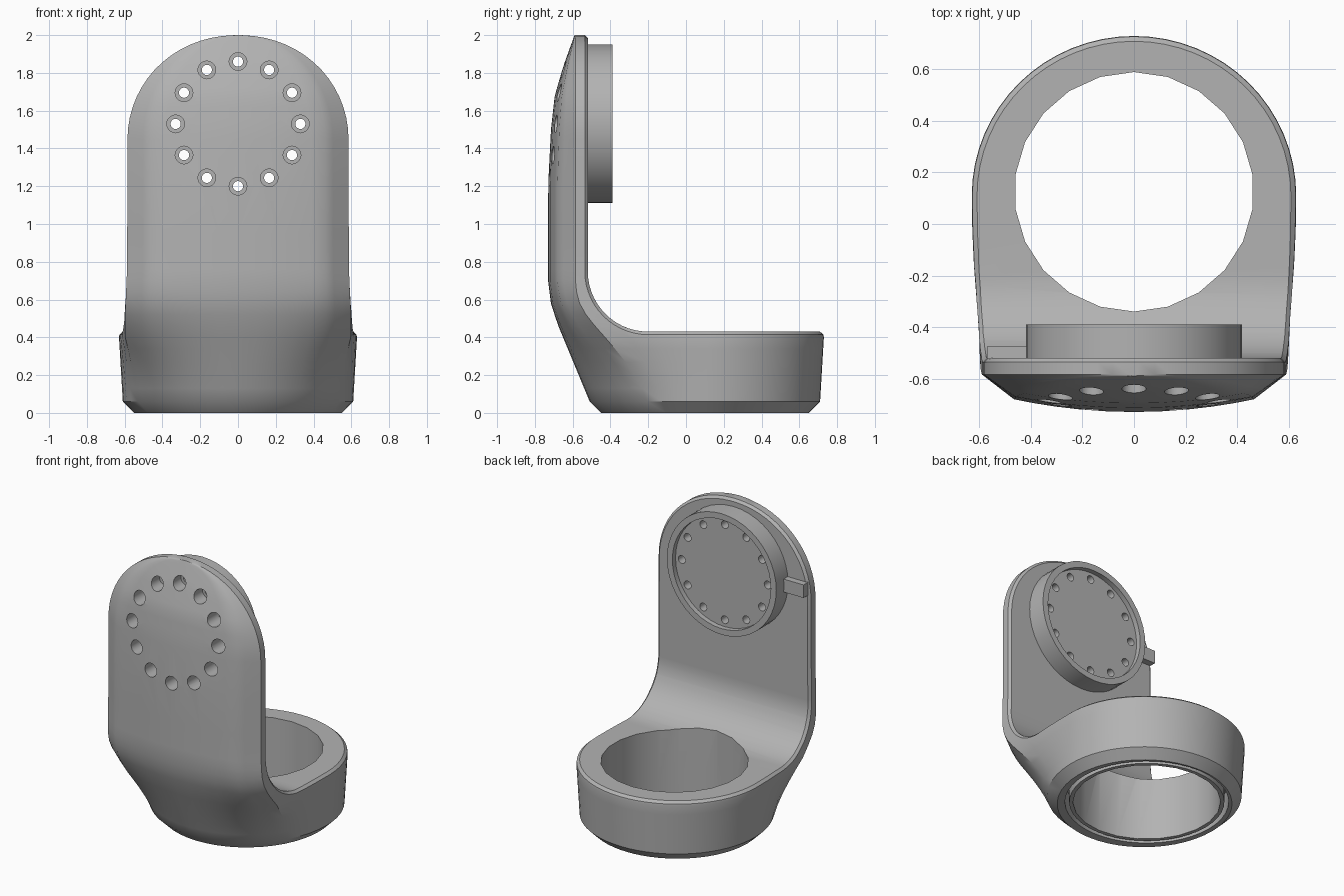
import bpy, bmesh, math
from mathutils import Matrix, Vector

if "Cube" in bpy.data.objects:
    bpy.data.objects.remove(bpy.data.objects["Cube"])

grey = bpy.data.materials.new("plain grey")
grey.use_nodes = True
COLOUR = (0.45, 0.45, 0.45, 1)
grey.diffuse_color = COLOUR
grey.node_tree.nodes["Principled BSDF"].inputs["Base Color"].default_value = COLOUR

RING_Y, DISC_Z = 0.125, 1.53
BACK_Y, TOP_Z, FILLET = -0.52, 0.43, 0.32


def make(name, bm):
    bmesh.ops.recalc_face_normals(bm, faces=bm.faces)
    mesh = bpy.data.meshes.new(name)
    bm.to_mesh(mesh)
    bm.free()
    mesh.materials.append(grey)
    ob = bpy.data.objects.new(name, mesh)
    bpy.context.collection.objects.link(ob)
    return ob


def cut(ob, cutter):
    """Subtract the cutter and throw it away."""
    mod = ob.modifiers.new("cut", "BOOLEAN")
    mod.operation, mod.solver, mod.object = "DIFFERENCE", "EXACT", cutter
    bpy.context.view_layer.objects.active = ob
    bpy.ops.object.modifier_apply(modifier=mod.name)
    bpy.data.objects.remove(cutter)


def loft(rows):
    bm = bmesh.new()
    loops = [[bm.verts.new(p) for p in row] for row in rows]
    n = len(rows[0])
    for a, b in zip(loops, loops[1:]):
        for i in range(n):
            j = (i + 1) % n
            bm.faces.new((a[i], a[j], b[j], b[i]))
    bm.faces.new(loops[0])
    bm.faces.new(loops[-1])
    return bm


def add_cylinder(bm, r, start, end, sides):
    """Cylinder between two points on one axis."""
    a, b = Vector(start), Vector(end)
    turn = Vector((0, 0, 1)).rotation_difference(b - a).to_matrix().to_4x4()
    bmesh.ops.create_cone(bm, cap_ends=True, segments=sides, radius1=r, radius2=r,
                          depth=(b - a).length, matrix=Matrix.Translation((a + b) / 2) @ turn)


def cylinder(name, *args):
    bm = bmesh.new()
    add_cylinder(bm, *args)
    return make(name, bm)


def hole_circle(r, y0, y1):
    """Twelve pins on a circle, used for drilling."""
    bm = bmesh.new()
    for i in range(12):
        a = math.radians(30 * i)
        x, z = 0.33 * math.sin(a), DISC_Z + 0.33 * math.cos(a)
        add_cylinder(bm, r, (x, y0, z), (x, y1, z), 20)
    return make("drill", bm)


def table(points, z):
    for (z0, v0), (z1, v1) in zip(points, points[1:]):
        if z <= z1:
            return v0 + (v1 - v0) * (z - z0) / (z1 - z0)
    return points[-1][1]


# Outer skin: half width and front line by height
WIDTH = [(0, .55), (.06, .61), (.4, .63), (.5, .615), (.62, .595), (.75, .587), (1.45, .585)]
FRONT = [(0, -.45), (.06, -.51), (.47, -.68), (.58, -.715), (.7, -.73), (1.2, -.73),
         (1.5, -.715), (1.68, -.695), (1.85, -.645), (2, -.59)]


def bulge(u):
    """Front face: gently arched middle with sloping margins."""
    return 1 - .34 * (u / .79) ** 2 if u <= .79 else .66 * (1 - u) / .21


def section(z, w):
    """Horizontal outline, from round at the foot to a flat plate above."""
    f = table(FRONT, z)
    e = max(-.585, f + .12) if z < .75 else -.585
    t = min(z / .7, 1)
    t = t * t * (3 - 2 * t)
    cy = .11
    boxy = [(w, cy + (e - cy) * s / 4) for s in range(5)]
    boxy += [(w * u, e + (f - e) * bulge(u)) for u in (.93, .86, .79, .66, .52, .36, .18, 0)]
    half = []
    for i, (bx, by) in enumerate(boxy):
        a = math.pi / 2 * i / (len(boxy) - 1)
        rx, ry = w * math.cos(a), cy + (f - cy) * math.sin(a)
        half.append((rx + (bx - rx) * t, ry + (by - ry) * t))
    half[-1] = (0, f)
    back = [(w * math.cos(a), cy + (w - .01) * math.sin(a))
            for a in (math.pi * k / 32 for k in range(31, 0, -1))]
    ring = half + [(-x, y) for x, y in half[-2::-1]] + back
    return [(x, y, z) for x, y in ring]


levels = [0, .06, .13, .2, .27, .34, .4, .46, .52, .58, .64, .7, .76, .95, 1.2, 1.45]
rows = [section(z, table(WIDTH, z)) for z in levels]
for k in range(1, 16):
    a = math.radians(88.5) * k / 15
    rows.append(section(1.45 + .55 * math.sin(a), .585 * math.cos(a) ** .96))
body = make("bracket_body", loft(rows))

# Space above the ring and behind the plate, with a rounded inner corner
arc = [(BACK_Y + FILLET * (1 - math.cos(a)), TOP_Z + FILLET * (1 - math.sin(a)))
       for a in (math.pi / 2 * k / 14 for k in range(15))]
profile = [(BACK_Y, 2.5)] + arc + [(1.5, TOP_Z), (1.5, 2.5)]
cut(body, make("clearance", loft([[(x, y, z) for y, z in profile] for x in (-1, 1)])))


def is_cut(face):
    n, c = face.normal, face.calc_center_median()
    if abs(n.x) > .01:
        return False
    corner = math.hypot(c.y - BACK_Y - FILLET, c.z - TOP_Z - FILLET)
    return (n.y > .99 and abs(c.y - BACK_Y) < .002 or n.z > .99 and abs(c.z - TOP_Z) < .002
            or n.y > 0 and n.z > 0 and abs(corner - FILLET) < .004)


# Chamfer along the inner rim
bm = bmesh.new()
bm.from_mesh(body.data)
bmesh.ops.remove_doubles(bm, verts=bm.verts, dist=.003)
bm.normal_update()
rim = [e for e in bm.edges if len(e.link_faces) == 2
       and is_cut(e.link_faces[0]) != is_cut(e.link_faces[1])]
bmesh.ops.bevel(bm, geom=rim, offset=.016, segments=1, affect="EDGES", clamp_overlap=False)
bm.to_mesh(body.data)
bm.free()

# Ring opening and the groove under it
cut(body, cylinder("opening", .465, (0, RING_Y, -1), (0, RING_Y, 1), 22))
groove = cylinder("groove", .515, (0, RING_Y, -.1), (0, RING_Y, .15), 44)
cut(groove, cylinder("groove_core", .488, (0, RING_Y, -1), (0, RING_Y, 1), 44))
cut(body, groove)

# Round dial on the back, with a lip around its recess
dial = cylinder("dial", .42, (0, BACK_Y - .01, DISC_Z), (0, -.39, DISC_Z), 44)
cut(dial, cylinder("recess", .378, (0, -.425, DISC_Z), (0, 0, DISC_Z), 44))

# Drilled holes, wider at the front
for part in (body, dial):
    cut(part, hole_circle(.027, -1, 0))
cut(body, hole_circle(.047, -1, -.56))

# Pointer tab beside the dial
bm = bmesh.new()
bmesh.ops.create_cube(bm, size=1, matrix=Matrix.Translation((-.49, -.5, DISC_Z))
                      @ Matrix.Diagonal((.16, .05, .09, 1)))
tab = make("pointer_tab", bm)

# Smooth curved faces, keep edges crisp
for ob in (body, dial, tab):
    bpy.ops.object.select_all(action="DESELECT")
    ob.select_set(True)
    bpy.context.view_layer.objects.active = ob
    bpy.ops.object.shade_smooth_by_angle(angle=math.radians(28))
